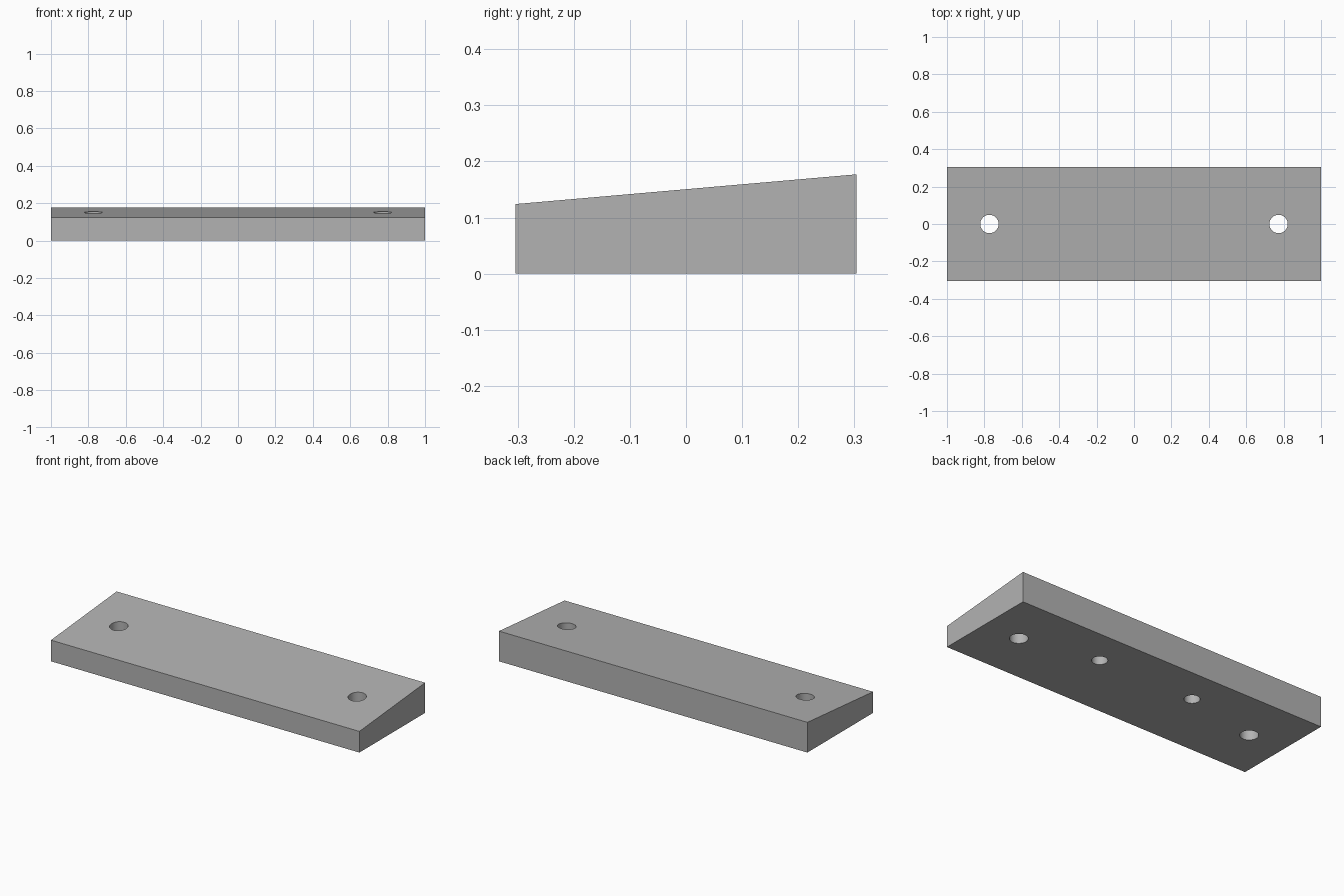
import bpy
import bmesh
import math

cube = bpy.data.objects.get("Cube")
if cube:
    bpy.data.objects.remove(cube, do_unlink=True)

HALF_LENGTH, HALF_DEPTH = 1.0, 0.304
FRONT_HEIGHT, BACK_HEIGHT = 0.124, 0.177

# Plain grey material
grey = bpy.data.materials.new("plain_grey")
grey.use_nodes = True
colour = (0.45, 0.45, 0.45, 1)
grey.diffuse_color = colour
grey.node_tree.nodes["Principled BSDF"].inputs["Base Color"].default_value = colour

# Wedge block: side profile extruded along x
mesh = bpy.data.meshes.new("wedge_block")
bm = bmesh.new()
profile = [(-HALF_DEPTH, 0), (HALF_DEPTH, 0),
           (HALF_DEPTH, BACK_HEIGHT), (-HALF_DEPTH, FRONT_HEIGHT)]
side = bm.faces.new([bm.verts.new((-HALF_LENGTH, y, z)) for y, z in profile])
extruded = bmesh.ops.extrude_face_region(bm, geom=[side])["geom"]
bmesh.ops.translate(bm, vec=(2 * HALF_LENGTH, 0, 0),
                    verts=[v for v in extruded if isinstance(v, bmesh.types.BMVert)])
bmesh.ops.recalc_face_normals(bm, faces=bm.faces)
bm.to_mesh(mesh)
bm.free()
mesh.materials.append(grey)
block = bpy.data.objects.new("wedge_block", mesh)
bpy.context.collection.objects.link(block)
bpy.context.view_layer.objects.active = block


def drill(x, y, radius, top):
    """Cut a round vertical hole from below the block up to the given height."""
    bottom = -0.1
    bpy.ops.mesh.primitive_cylinder_add(vertices=48, radius=radius, depth=top - bottom,
                                        location=(x, y, (top + bottom) / 2))
    cutter = bpy.context.object
    cutter.name = "hole_cutter"
    cutter.hide_render = True
    cutter.data.materials.append(grey)
    cut = block.modifiers.new("hole", 'BOOLEAN')
    cut.operation = 'DIFFERENCE'
    cut.solver = 'EXACT'
    cut.object = cutter
    bpy.context.view_layer.objects.active = block
    bpy.ops.object.modifier_apply(modifier=cut.name)
    bpy.data.objects.remove(cutter, do_unlink=True)


# Through holes near the ends, blind holes in the underside
for sign in (-1, 1):
    drill(sign * 0.773, 0, 0.049, 0.3)
    drill(sign * 0.31, 0.095, 0.042, 0.1)

# Smooth hole walls, sharp block edges
bpy.ops.object.select_all(action='DESELECT')
block.select_set(True)
bpy.context.view_layer.objects.active = block
bpy.ops.object.shade_smooth_by_angle(angle=math.radians(30))
